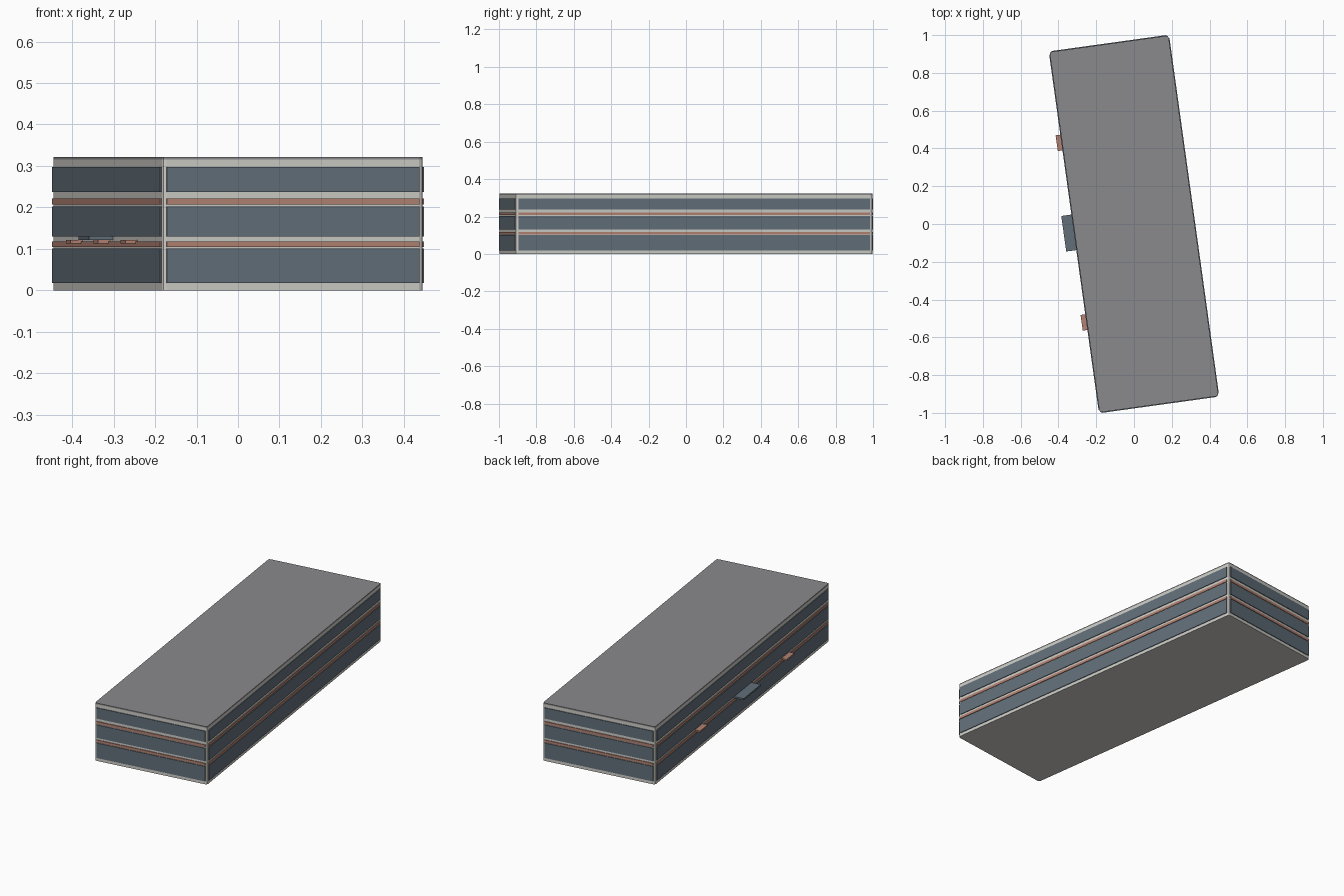
import bpy, bmesh, math
from mathutils import Matrix

if "Cube" in bpy.data.objects:
    bpy.data.objects.remove(bpy.data.objects["Cube"])

ROT = Matrix.Rotation(math.radians(7.9), 4, 'Z')   # building sits turned on its plot
W, L, H = 0.635, 1.926, 0.322                      # body width, length, height
P = 0.004                                          # facade plate projection


def material(name, rgb):
    m = bpy.data.materials.new(name)
    lin = [(c / 255 / 12.92) if c < 11 else ((c / 255 + 0.055) / 1.055) ** 2.4 for c in rgb]
    m.diffuse_color = (*lin, 1)
    m.use_nodes = True
    m.node_tree.nodes["Principled BSDF"].inputs["Base Color"].default_value = m.diffuse_color
    return m


WALL = material("pale_wall", (205, 204, 198))
GLASS = material("slate_glass", (98, 111, 122))
COPPER = material("copper_trim", (178, 130, 114))
ROOF = material("grey_roof", (138, 138, 140))


def box(name, x, y, z, mat, chamfer=0):
    """Box from (min, max) ranges, optionally with chamfered vertical corners."""
    bm = bmesh.new()
    bmesh.ops.create_cube(bm, size=1)
    for v in bm.verts:
        v.co = [r[0] + (c + 0.5) * (r[1] - r[0]) for c, r in zip(v.co, (x, y, z))]
    if chamfer:
        edges = [e for e in bm.edges if abs(e.verts[0].co.z - e.verts[1].co.z) > 1e-4]
        bmesh.ops.bevel(bm, geom=edges, offset=chamfer, segments=2, profile=0.5, affect='EDGES')
    bm.transform(ROT)
    me = bpy.data.meshes.new(name)
    bm.to_mesh(me)
    bm.free()
    me.materials.append(mat)
    ob = bpy.data.objects.new(name, me)
    bpy.context.collection.objects.link(ob)
    return ob


# Body and roof slab
hx, hy = W / 2, L / 2
box("body", (-hx, hx), (-hy, hy), (0, 0.315), WALL, 0.01)
box("roof", (-hx, hx), (-hy, hy), (0.315, H), ROOF, 0.01)

# Window bands and copper strips on all four sides
bands = [("window_band", GLASS, 0.018, 0.101), ("copper_strip", COPPER, 0.104, 0.118),
         ("window_band", GLASS, 0.130, 0.202), ("copper_strip", COPPER, 0.207, 0.221),
         ("window_band", GLASS, 0.237, 0.297)]
for name, mat, z0, z1 in bands:
    for s, side in ((-1, "left"), (1, "right")):
        xs = sorted((s * (hx - 0.004), s * (hx + P)))
        box(f"{name}_{side}", xs, (-hy + 0.014, hy - 0.014), (z0, z1), mat)
    for s, side in ((-1, "front"), (1, "back")):
        ys = sorted((s * (hy - 0.004), s * (hy + P)))
        box(f"{name}_{side}", (-hx + 0.01, hx - 0.01), ys, (z0, z1), mat)

# Door canopies on the left long side
for y in (-0.48, 0, 0.48):
    box("small_canopy", (-hx - 0.029, -hx + 0.002), (y - 0.042, y + 0.042), (0.113, 0.122), COPPER)
box("entrance_canopy", (-hx - 0.058, -hx + 0.002), (-0.095, 0.095), (0.122, 0.131), GLASS)
